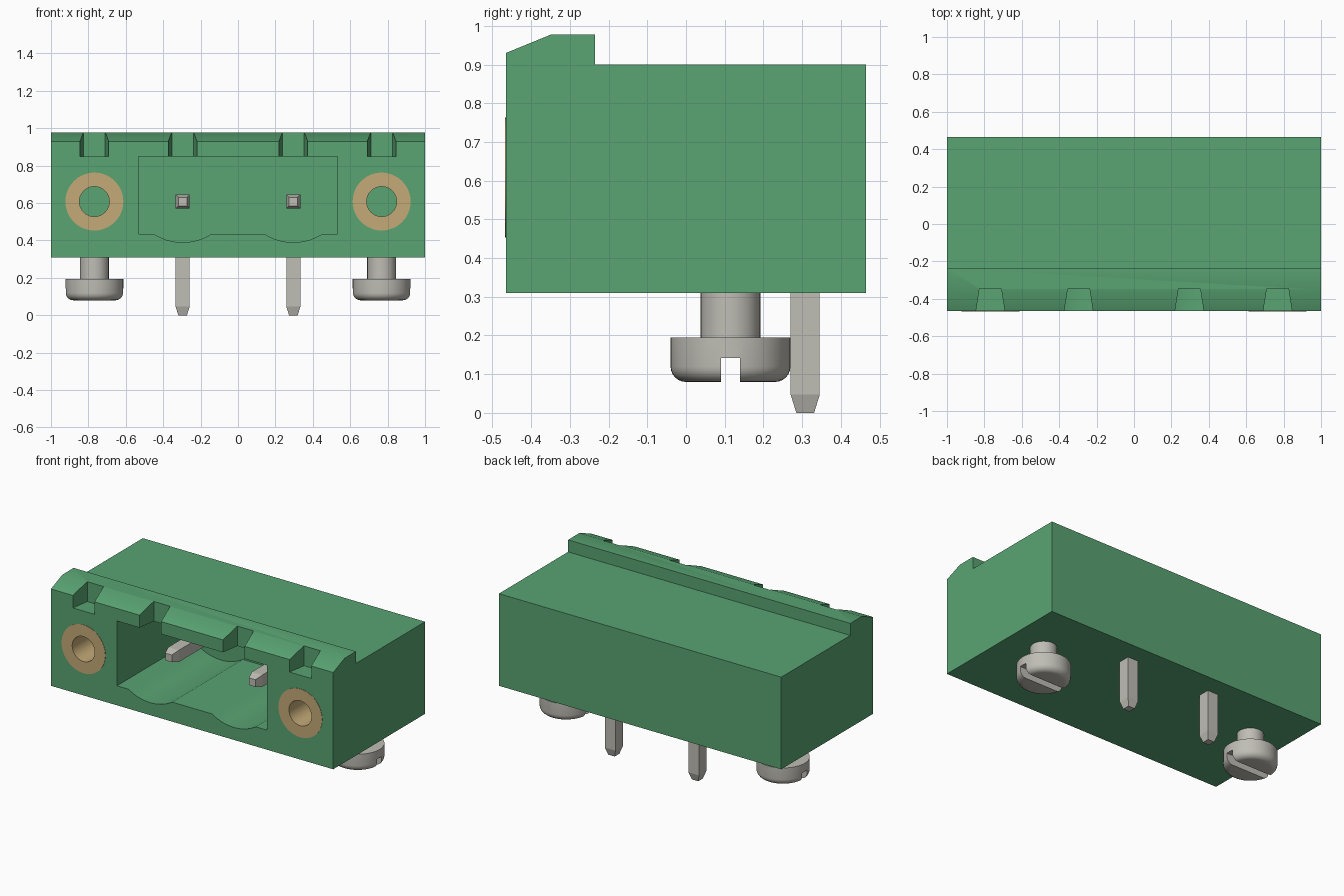
import bpy, bmesh
from math import pi, sin, cos, asin
from mathutils import Vector, Matrix

if "Cube" in bpy.data.objects:
    bpy.data.objects.remove(bpy.data.objects["Cube"], do_unlink=True)


def material(name, rgb):
    mat = bpy.data.materials.new(name)
    mat.use_nodes = True
    mat.diffuse_color = (*rgb, 1)
    mat.node_tree.nodes["Principled BSDF"].inputs["Base Color"].default_value = (*rgb, 1)
    return mat


green = material("green plastic", (0.10, 0.37, 0.17))
brass = material("brass", (0.55, 0.40, 0.185))
steel = material("tinned metal", (0.52, 0.51, 0.46))


def finish(bm, name, mat=None):
    bmesh.ops.recalc_face_normals(bm, faces=bm.faces)
    mesh = bpy.data.meshes.new(name)
    bm.to_mesh(mesh)
    bm.free()
    obj = bpy.data.objects.new(name, mesh)
    bpy.context.collection.objects.link(obj)
    if mat:
        mesh.materials.append(mat)
    return obj


def activate(obj):
    bpy.ops.object.select_all(action='DESELECT')
    obj.select_set(True)
    bpy.context.view_layer.objects.active = obj


def smooth(obj):
    activate(obj)
    bpy.ops.object.shade_smooth_by_angle(angle=pi / 6)


def loft(name, rings, mat=None):
    """Skin equal-length rings of points and cap both ends."""
    bm = bmesh.new()
    loops = [[bm.verts.new(p) for p in ring] for ring in rings]
    n = len(loops[0])
    for a, b in zip(loops, loops[1:]):
        for i in range(n):
            j = (i + 1) % n
            bm.faces.new((a[i], a[j], b[j], b[i]))
    bm.faces.new(loops[0])
    bm.faces.new(loops[-1])
    return finish(bm, name, mat)


def lathe(name, profile, mat, closed=False):
    """Turn a radius and height profile about z."""
    bm = bmesh.new()
    verts = [bm.verts.new((r, 0, z)) for r, z in profile]
    edges = [bm.edges.new(pair) for pair in zip(verts, verts[1:])]
    if closed:
        edges.append(bm.edges.new((verts[-1], verts[0])))
    bmesh.ops.spin(bm, geom=verts + edges, cent=(0, 0, 0), axis=(0, 0, 1),
                   angle=2 * pi, steps=48)
    bmesh.ops.remove_doubles(bm, verts=bm.verts, dist=0.0001)
    return finish(bm, name, mat)


def cut(obj, cutter):
    mod = obj.modifiers.new("cut", 'BOOLEAN')
    mod.operation = 'DIFFERENCE'
    mod.solver = 'EXACT'
    mod.object = cutter
    activate(obj)
    bpy.ops.object.modifier_apply(modifier=mod.name)
    bpy.data.objects.remove(cutter, do_unlink=True)


FRONT, PIN_X, SCREW_X, AXIS_Z = -0.465, 0.296, 0.768, 0.608

# Housing: side profile with the raised, sloped front lip
side = [(FRONT, 0.31), (0.465, 0.31), (0.465, 0.9), (-0.235, 0.9),
        (-0.235, 0.977), (-0.35, 0.977), (FRONT, 0.93)]
housing = loft("housing", [[(x, y, z) for y, z in side] for x in (-1, 1)], green)

# Socket: box with a shallow trough under each pin
radius, half = 0.289, 0.155
sweep = asin(half / radius)
outline = [(0.532, 0.85), (-0.532, 0.85), (-0.532, 0.435)]
for cx in (-PIN_X, PIN_X):
    for i in range(17):
        a = sweep * (i / 8 - 1)
        outline.append((cx + radius * sin(a), 0.679 - radius * cos(a)))
outline.append((0.532, 0.435))
cut(housing, loft("socket_cutter", [[(x, y, z) for x, z in outline] for y in (-0.6, 0.25)]))

# Keying notches, tapering toward the back; the middle pair opens into the socket
for cx, floor in ((-SCREW_X, 0.85), (-PIN_X, 0.8), (PIN_X, 0.8), (SCREW_X, 0.85)):
    rings = []
    for y, w in ((-0.485, 0.08), (-0.345, 0.058)):
        rings.append([(cx - w, y, floor), (cx + w, y, floor), (cx + w, y, 1.1), (cx - w, y, 1.1)])
    cut(housing, loft("notch_cutter", rings))

# Flange holes, with a threaded brass insert in each
for side_name, cx in (("right", -SCREW_X), ("left", SCREW_X)):
    circle = [(cx + 0.12 * cos(i * pi / 24), AXIS_Z + 0.12 * sin(i * pi / 24)) for i in range(48)]
    cut(housing, loft("hole_cutter", [[(x, y, z) for x, z in circle] for y in (-0.6, 0)]))
    insert = lathe(side_name + "_insert", [(0.08, 0), (0.155, 0), (0.155, 0.468), (0.08, 0.468)],
                   brass, closed=True)
    insert.data.transform(Matrix.Translation((cx, 0.001, AXIS_Z)) @ Matrix.Rotation(pi / 2, 4, 'X'))
    smooth(insert)
smooth(housing)

# Mounting screws: rounded slotted heads below the housing
for side_name, cx in (("right", -SCREW_X), ("left", SCREW_X)):
    rounded = [(0.115 + 0.04 * sin(a), 0.12 - 0.04 * cos(a))
               for a in (i * pi / 12 for i in range(7))]
    profile = [(0, 0.08)] + rounded + [(0.155, 0.195), (0.077, 0.195), (0.077, 0.36), (0, 0.36)]
    screw = lathe(side_name + "_screw", profile, steel)
    slot = [(-0.024, 0), (0.024, 0), (0.024, 0.142), (-0.024, 0.142)]
    cut(screw, loft("slot_cutter", [[(x, y, z) for y, z in slot] for x in (-0.3, 0.3)]))
    screw.data.transform(Matrix.Translation((cx, 0.115, 0)))
    smooth(screw)

# Right-angle pins: square bar with a mitred bend and tapered tips
h, t, bend_y, tip_y = 0.0375, 0.023, 0.308, -0.28
sections = [  # half width, outer (y, z), inner (y, z)
    (t, (tip_y, AXIS_Z + t), (tip_y, AXIS_Z - t)),
    (h, (tip_y + 0.05, AXIS_Z + h), (tip_y + 0.05, AXIS_Z - h)),
    (h, (bend_y + h, AXIS_Z + h), (bend_y - h, AXIS_Z - h)),
    (h, (bend_y + h, 0.047), (bend_y - h, 0.047)),
    (t, (bend_y + t, 0), (bend_y - t, 0)),
]
for side_name, cx in (("right", -PIN_X), ("left", PIN_X)):
    rings = [[(cx - w, *outer), (cx + w, *outer), (cx + w, *inner), (cx - w, *inner)]
             for w, outer, inner in sections]
    loft(side_name + "_pin", rings, steel)
